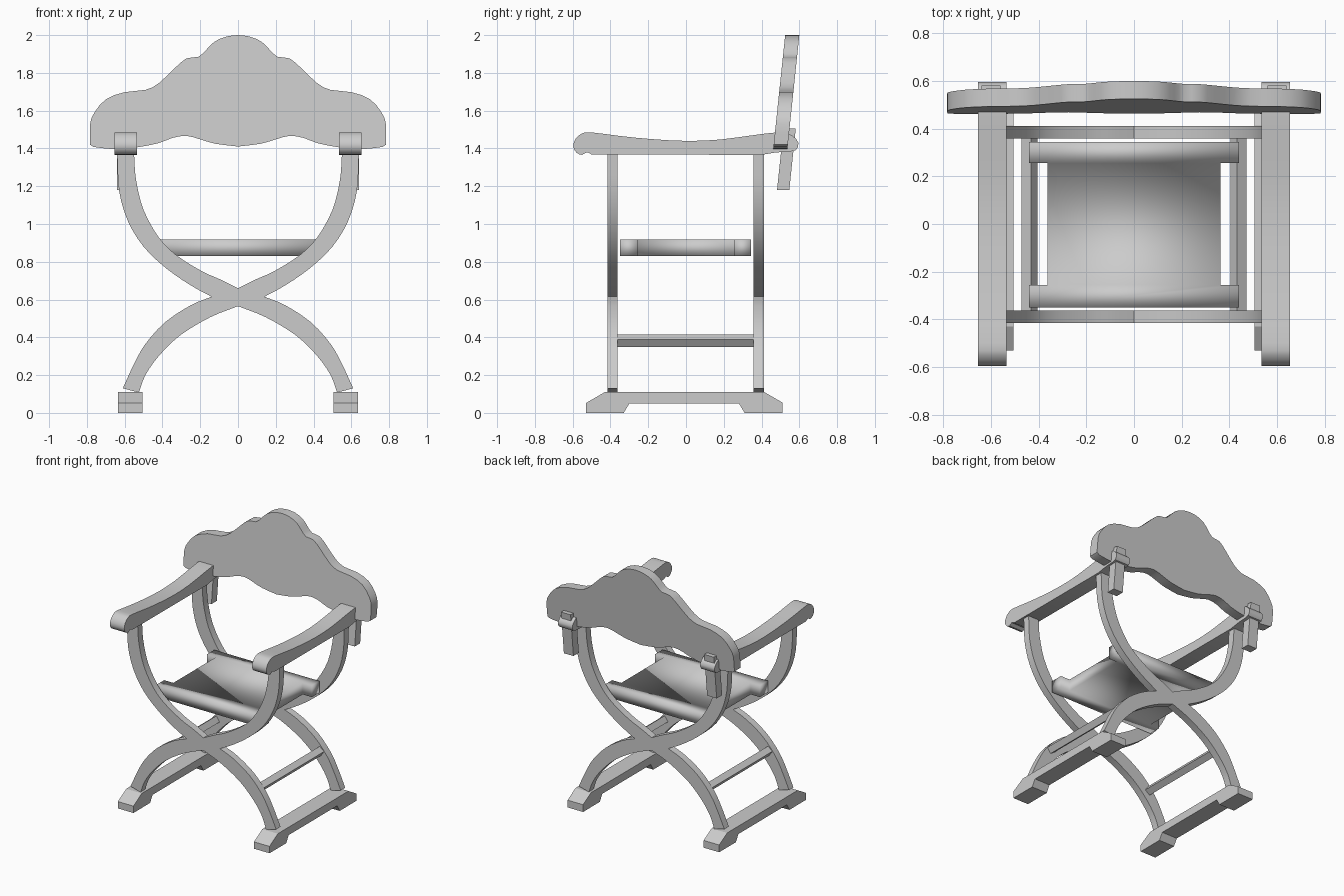
import bpy, bmesh, math
from mathutils import Vector

if "Cube" in bpy.data.objects:
    bpy.data.objects.remove(bpy.data.objects["Cube"])

wood = bpy.data.materials.new("pale grey")
wood.diffuse_color = (0.6, 0.6, 0.6, 1)
wood.use_nodes = True
wood.node_tree.nodes["Principled BSDF"].inputs["Base Color"].default_value = wood.diffuse_color


def spline(pts, n=3):
    """Round off a short list of 2D points, keeping both ends."""
    p = [Vector(q) for q in pts]
    p = [2 * p[0] - p[1]] + p + [2 * p[-1] - p[-2]]
    out = []
    for a, b, c, d in zip(p, p[1:], p[2:], p[3:]):
        for i in range(n):
            t = i / n
            out.append(tuple(0.5 * (2 * b + (c - a) * t + (2 * a - 5 * b + 4 * c - d) * t * t
                                    + (3 * b - a - 3 * c + d) * t ** 3)))
    return out + [tuple(pts[-1])]


def symmetric(half):
    """Close a right-hand outline, running from x=0 to x=0, with its mirror image."""
    return half + [(-x, z) for x, z in reversed(half) if x > 1e-4]


def prism(name, outline, lo, hi, place, angle=35):
    """Extrude an outline from lo to hi; place maps (u, v, depth) to a 3D point."""
    bm = bmesh.new()
    ends = [[bm.verts.new(place(u, v, d)) for u, v in outline] for d in (lo, hi)]
    bm.faces.new(ends[0])
    bm.faces.new(ends[1][::-1])
    n = len(outline)
    for i in range(n):
        j = (i + 1) % n
        bm.faces.new((ends[0][i], ends[1][i], ends[1][j], ends[0][j]))
    bmesh.ops.recalc_face_normals(bm, faces=bm.faces)
    mesh = bpy.data.meshes.new(name)
    bm.to_mesh(mesh)
    bm.free()
    ob = bpy.data.objects.new(name, mesh)
    bpy.context.collection.objects.link(ob)
    mesh.materials.append(wood)
    bpy.ops.object.select_all(action='DESELECT')
    ob.select_set(True)
    bpy.context.view_layer.objects.active = ob
    if angle:
        bpy.ops.object.shade_smooth_by_angle(angle=math.radians(angle))
    else:
        bpy.ops.object.shade_smooth()
    return ob


def along_y(x, z, y):
    return (x, y, z)


def along_x(y, z, x):
    return (x, y, z)


def along_z(x, y, z):
    return (x, y, z)


def leaning(x, z, y):
    return (x, y + 0.105 * (z - 1.4), z)


# Crossed curved leg frames, front and back
upper_in = spline([(0, .66), (.09, .705), (.195, .752), (.33, .838), (.42, .93),
                   (.50, 1.075), (.54, 1.235), (.55, 1.37)])
upper_out = spline([(.64, 1.37), (.63, 1.18), (.585, 1.02), (.50, .88), (.38, .765),
                    (.25, .675), (.14, .615)])
lower_out = spline([(.14, .615), (.25, .57), (.386, .48), (.49, .365), (.55, .26), (.61, .13)])
lower_in = spline([(.525, .108), (.49, .20), (.42, .30), (.307, .41), (.15, .505), (0, .565)])
frame = symmetric(upper_in + upper_out[:-1] + lower_out + lower_in)
prism("front_leg_frame", frame, -.415, -.362, along_y)
prism("back_leg_frame", frame, .358, .412, along_y)

# Armrest side profile
arm = spline([(-.5, 1.368), (-.525, 1.38), (-.55, 1.366), (-.58, 1.378), (-.597, 1.41),
              (-.585, 1.45), (-.55, 1.48), (-.5, 1.485), (-.35, 1.466), (-.19, 1.45), (0, 1.44),
              (.18, 1.447), (.39, 1.475), (.5, 1.485), (.56, 1.47), (.595, 1.43), (.58, 1.39),
              (.52, 1.382), (.47, 1.378), (.40, 1.366)], 2)
foot = [(-.53, 0), (-.53, .052), (-.43, .11), (.415, .11), (.51, .055), (.51, 0),
        (.31, 0), (.28, .05), (-.30, .05), (-.33, 0)]
rung = [(.438 + .034 * math.cos(a), .382 + .034 * math.sin(a))
        for a in (math.radians(d) for d in (10, 100, 190, 280))]
post = [(.56, 1.18), (.64, 1.18), (.64, 1.505), (.56, 1.505)]

for side, s in (("left", -1), ("right", 1)):
    prism(side + "_armrest", arm, s * .535, s * .655, along_x)
    prism(side + "_foot", foot, s * .505, s * .635, along_x, 20)
    prism(side + "_rung", [(s * x, z) for x, z in rung], -.362, .358, along_y)
    prism(side + "_back_post", [(s * x, z) for x, z in post], .505, .57, leaning)

# Leaning scalloped backrest
crest = spline([(0, 2.0), (.06, 1.993), (.125, 1.965), (.17, 1.92), (.21, 1.885), (.275, 1.876),
                (.34, 1.82), (.42, 1.745), (.49, 1.71), (.60, 1.698), (.70, 1.66),
                (.76, 1.59), (.783, 1.53), (.783, 1.42)], 2)
hem = spline([(.765, 1.408), (.655, 1.396), (.54, 1.405), (.42, 1.428), (.35, 1.455),
              (.275, 1.467), (.20, 1.448), (.12, 1.425), (0, 1.41)], 2)
prism("backrest", symmetric(crest + hem), .462, .537, leaning)

# Seat pad with four corner tabs
seat = [(-.44, -.35), (.44, -.35), (.44, -.255), (.363, -.255), (.363, .255), (.44, .255),
        (.44, .345), (-.44, .345), (-.44, .255), (-.363, .255), (-.363, -.255), (-.44, -.255)]
prism("seat", seat, .83, .918, along_z, 0)
